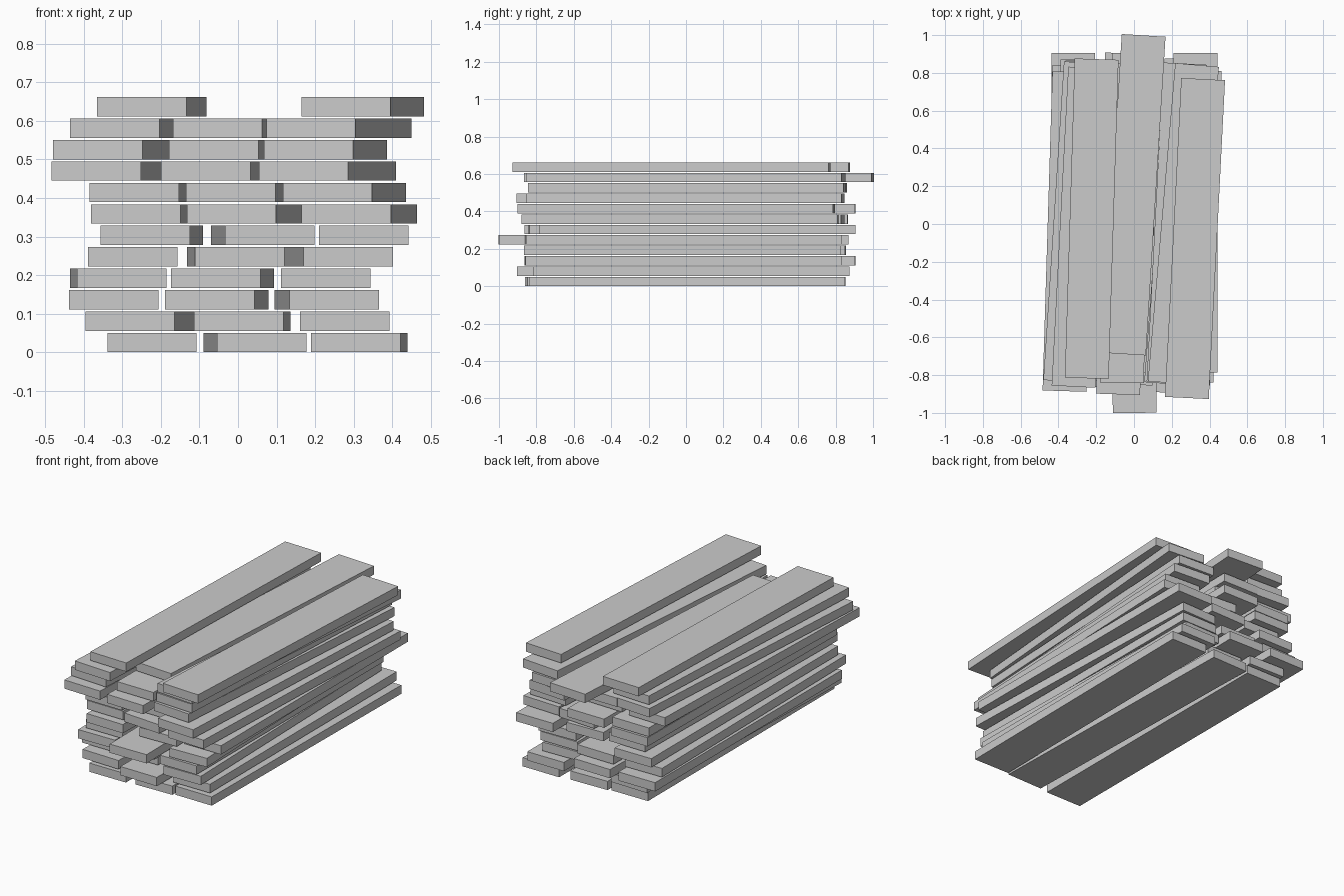
import bpy
from math import asin
from mathutils import Matrix

LENGTH, WIDTH, THICK, PITCH = 1.69, 0.232, 0.05, 0.0556

# Layers from bottom to top; each plank: front-left x, front y, sideways drift of the back end
LAYERS = [
    [(-.339, -.862, 0), (-.054, -.850, -.036), (.189, -.838, .018)],
    [(-.396, -.845, .050), (-.114, -.903, .018), (.161, -.815, 0)],
    [(-.438, -.785, 0), (-.189, -.785, .036), (.134, -.862, -.039)],
    [(-.417, -.850, -.018), (-.174, -.838, .036), (.111, -.865, 0)],
    [(-.389, -.820, 0), (-.112, -1.0, -.020), (.170, -.860, -.052)],
    [(-.357, -.862, .034), (-.034, -.840, -.036), (.210, -.785, 0)],
    [(-.381, -.825, .018), (-.133, -.850, .122), (.165, -.875, .067)],
    [(-.385, -.830, .018), (-.135, -.785, .020), (.116, -.897, .088)],
    [(-.484, -.885, .052), (-.200, -.902, .052), (.054, -.848, .124)],
    [(-.480, -.835, .109), (-.179, -.840, .020), (.067, -.840, .088)],
    [(-.436, -.862, .088), (-.169, -.690, .104), (.073, -.845, .145)],
    [(-.366, -.817, .052), (.164, -.922, .086)],
]


def plank(name, x, y, z, drift):
    angle = asin(drift / LENGTH)
    bpy.ops.mesh.primitive_cube_add(size=1)
    ob = bpy.context.object
    ob.name = name
    ob.data.transform(Matrix.Diagonal((WIDTH, LENGTH, THICK, 1)))
    ob.location = (x + WIDTH / 2 + drift / 2, y + LENGTH / 2, z + THICK / 2)
    ob.rotation_euler.z = -angle


# Loosely stacked planks
for row, planks in enumerate(LAYERS):
    for col, (x, y, drift) in enumerate(planks):
        plank(f"plank_layer{row + 1}_{col + 1}", x, y, row * PITCH, drift)
